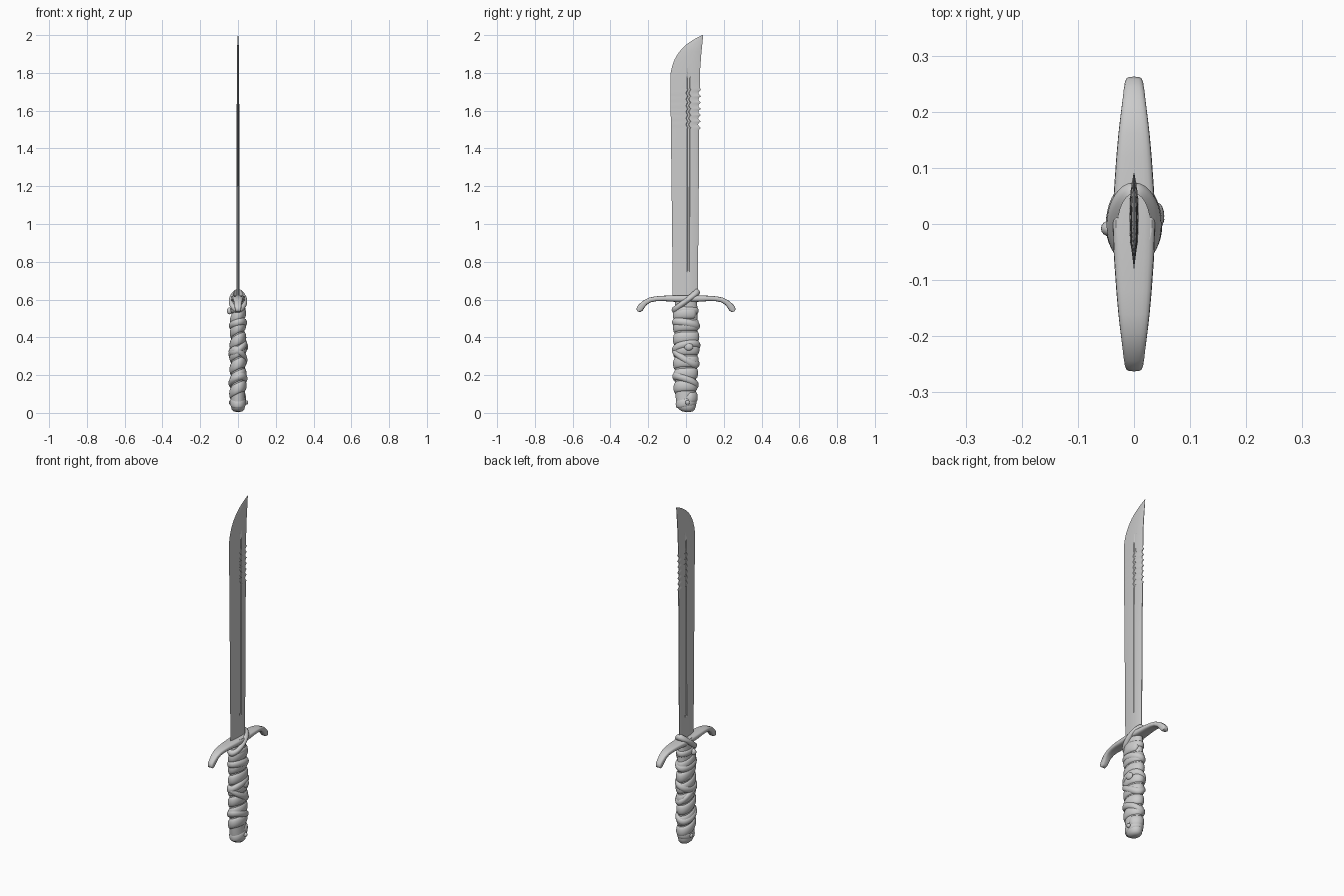
import bpy, math
from mathutils import Vector

if "Cube" in bpy.data.objects:
    bpy.data.objects.remove(bpy.data.objects["Cube"])

steel = bpy.data.materials.new("plain grey")
steel.diffuse_color = (0.6, 0.6, 0.6, 1)
steel.use_nodes = True
steel.node_tree.nodes["Principled BSDF"].inputs["Base Color"].default_value = steel.diffuse_color


def lerp(table, z):
    """Piecewise linear lookup in (z, value) pairs."""
    if z <= table[0][0]:
        return table[0][1]
    for (a, u), (b, v) in zip(table, table[1:]):
        if z <= b:
            return u + (v - u) * (z - a) / (b - a)
    return table[-1][1]


def loft(name, rings, closed=False, angle=40):
    """Skin a list of equal-length closed sections."""
    n, m = len(rings[0]), len(rings)
    verts = [p for r in rings for p in r]
    faces = []
    for i in range(m if closed else m - 1):
        j = (i + 1) % m
        for k in range(n):
            l = (k + 1) % n
            faces.append((i * n + k, i * n + l, j * n + l, j * n + k))
    if not closed:
        faces += [tuple(reversed(range(n))), tuple(range((m - 1) * n, m * n))]
    me = bpy.data.meshes.new(name)
    me.from_pydata(verts, [], faces)
    me.materials.append(steel)
    ob = bpy.data.objects.new(name, me)
    bpy.context.collection.objects.link(ob)
    bpy.ops.object.select_all(action='DESELECT')
    ob.select_set(True)
    bpy.context.view_layer.objects.active = ob
    bpy.ops.object.mode_set(mode='EDIT')
    bpy.ops.mesh.select_all(action='SELECT')
    bpy.ops.mesh.normals_make_consistent(inside=False)
    bpy.ops.object.mode_set(mode='OBJECT')
    bpy.ops.object.shade_smooth_by_angle(angle=math.radians(angle))
    return ob


# Blade: curved cutting edge, saw teeth on the spine, a groove on both sides
EDGE = [(0.6, -0.070), (1.0, -0.074), (1.76, -0.083), (1.80, -0.081), (1.835, -0.074),
        (1.87, -0.061), (1.90, -0.044), (1.93, -0.020), (1.955, 0.008), (1.975, 0.038),
        (1.99, 0.066), (2.0, 0.088)]
SPINE = [(0.6, 0.062), (1.0, 0.066), (1.5, 0.070), (1.51, 0.078), (1.71, 0.080),
         (1.72, 0.073), (1.82, 0.075), (1.9, 0.081), (2.0, 0.091)]
T0, T1 = 1.51, 1.71


def blade_section(z):
    e, s = lerp(EDGE, z), lerp(SPINE, z)
    if T0 <= z <= T1:
        s -= 0.014 * abs(math.sin(math.pi * 6 * (z - T0) / (T1 - T0)))
    thick = lerp([(0.6, 0.0085), (1.7, 0.0065), (1.93, 0.005), (2.0, 0.001)], z)
    groove = lerp([(0.74, 0), (0.77, 1), (1.80, 1), (1.825, 0)], z)
    cols = [(0.30, 0.85), (0.56, 1), (0.58, 1 - 0.4 * groove), (0.65, 1 - 0.4 * groove),
            (0.67, 1), (0.88, 0.9)]
    side = [(thick * w, e + (s - e) * t) for t, w in cols]
    ring = [(0, e)] + side + [(thick * 0.25, s), (-thick * 0.25, s)]
    ring += [(-x, y) for x, y in reversed(side)]
    return [(x, y, z) for x, y in ring]


zs = [0.6, 0.74, 0.77, 1.0, 1.25, 1.5]
zs += [T0 + (T1 - T0) * i / 48 for i in range(49)]
zs += [1.72, 1.76, 1.80, 1.825, 1.85, 1.87, 1.885, 1.90, 1.915, 1.93, 1.943, 1.955,
       1.965, 1.975, 1.983, 1.99, 1.995, 2.0]
loft("blade", [blade_section(z) for z in zs], angle=20)

# Guard: tapering cross bar with drooping rounded ends
HALF = [(0.0, 0.605, 0.018), (0.06, 0.605, 0.017), (0.12, 0.606, 0.014), (0.16, 0.604, 0.013),
        (0.19, 0.598, 0.013), (0.215, 0.585, 0.014), (0.232, 0.568, 0.0165),
        (0.244, 0.553, 0.018), (0.251, 0.543, 0.014), (0.255, 0.537, 0.006)]
path = [(-y, z, r) for y, z, r in reversed(HALF[1:])] + HALF
rings = []
for i, (y, z, r) in enumerate(path):
    a, b = path[max(i - 1, 0)], path[min(i + 1, len(path) - 1)]
    d = Vector((0, b[0] - a[0], b[1] - a[1])).normalized()
    up = Vector((0, -d.z, d.y))
    w = lerp([(0, 0.038), (0.08, 0.035), (0.17, 0.027), (0.24, 0.018), (0.256, 0.014)], abs(y))
    ring = []
    for k in range(20):
        c, s = math.cos(k * math.tau / 20), math.sin(k * math.tau / 20)
        c, s = (math.copysign(abs(v) ** 0.6, v) for v in (c, s))
        ring.append(Vector((w * c, y, z)) + up * (r * s))
    rings.append(ring)
loft("guard", rings, angle=50)

# Grip core: oval handle with a rounded pommel; columns are z, centre y, half y, half x
GRIP = [(0.005, 0.010, 0.012, 0.010), (0.008, 0.008, 0.028, 0.022), (0.018, 0.005, 0.042, 0.033),
        (0.035, 0.002, 0.050, 0.038), (0.06, 0.0, 0.053, 0.039), (0.12, -0.002, 0.055, 0.037),
        (0.22, -0.002, 0.057, 0.036), (0.34, 0.001, 0.062, 0.036), (0.45, 0.0, 0.060, 0.034),
        (0.55, 0.0, 0.060, 0.034), (0.62, 0.0, 0.058, 0.032)]


def grip_point(z, a, out=0.0):
    cy, ry, rx = (lerp([(g[0], g[c]) for g in GRIP], z) for c in (1, 2, 3))
    return Vector(((rx + out) * math.cos(a), cy + (ry + out) * math.sin(a), z))


loft("grip", [[grip_point(g[0], k * math.tau / 32) for k in range(32)] for g in GRIP], angle=60)


def strap(name, height, turns, half, bulge, closed=False, start=0.0):
    """Rounded leather strip around the grip; height(angle) gives its centre z."""
    steps = int(40 * turns)
    rings = []
    for i in range(steps + (0 if closed else 1)):
        a = start + i * math.tau / 40
        z = height(a)
        fade = 1.0 if closed else min(1, 0.15 + 0.3 * min(i, steps - i))
        rings.append([grip_point(z, a, bulge * fade * math.sin(t) - 0.004)
                      + Vector((0, 0, half * fade * math.cos(t)))
                      for t in [math.pi * q / 8 for q in range(9)]])
    loft(name, rings, closed, angle=60)


# Wound wrapping, then crossing straps and collars
strap("spiral_wrap", lambda a: 0.075 + 0.064 * a / math.tau + 0.010 * math.sin(a + 2.6),
      7.2, 0.030, 0.013)
for i, (z, ty, tx) in enumerate([(0.17, -0.022, 0.012), (0.295, -0.035, -0.015),
                                 (0.345, 0.012, 0.020), (0.47, -0.010, 0.008)]):
    strap(f"cross_strap_{i + 1}",
          lambda a, z=z, ty=ty, tx=tx: z + ty * math.sin(a) + tx * math.cos(a),
          1, 0.022, 0.018, True)
strap("top_collar", lambda a: 0.545 - 0.004 * math.sin(a), 1, 0.018, 0.011, True)
strap("pommel_collar", lambda a: 0.055 + 0.008 * math.sin(a), 1, 0.022, 0.008, True)

# Diagonal binding over the guard, high behind the blade and low in front
strap("guard_binding", lambda a: 0.592 + 0.046 * math.sin(a), 1, 0.019, 0.020, True)


# Knots and pommel pin
def bead(name, loc, size):
    bpy.ops.mesh.primitive_uv_sphere_add(segments=16, ring_count=10, location=loc)
    ob = bpy.context.object
    ob.name = name
    ob.scale = size
    ob.data.materials.append(steel)
    bpy.ops.object.shade_smooth()


bead("binding_knot", (-0.044, -0.008, 0.54), (0.015, 0.014, 0.018))
bead("wrap_knot", (0.042, 0.014, 0.35), (0.012, 0.024, 0.020))
bead("pommel_pin_right", (0.043, 0.008, 0.055), (0.011, 0.012, 0.012))
bead("pommel_pin_left", (-0.040, 0.008, 0.055), (0.009, 0.012, 0.012))
